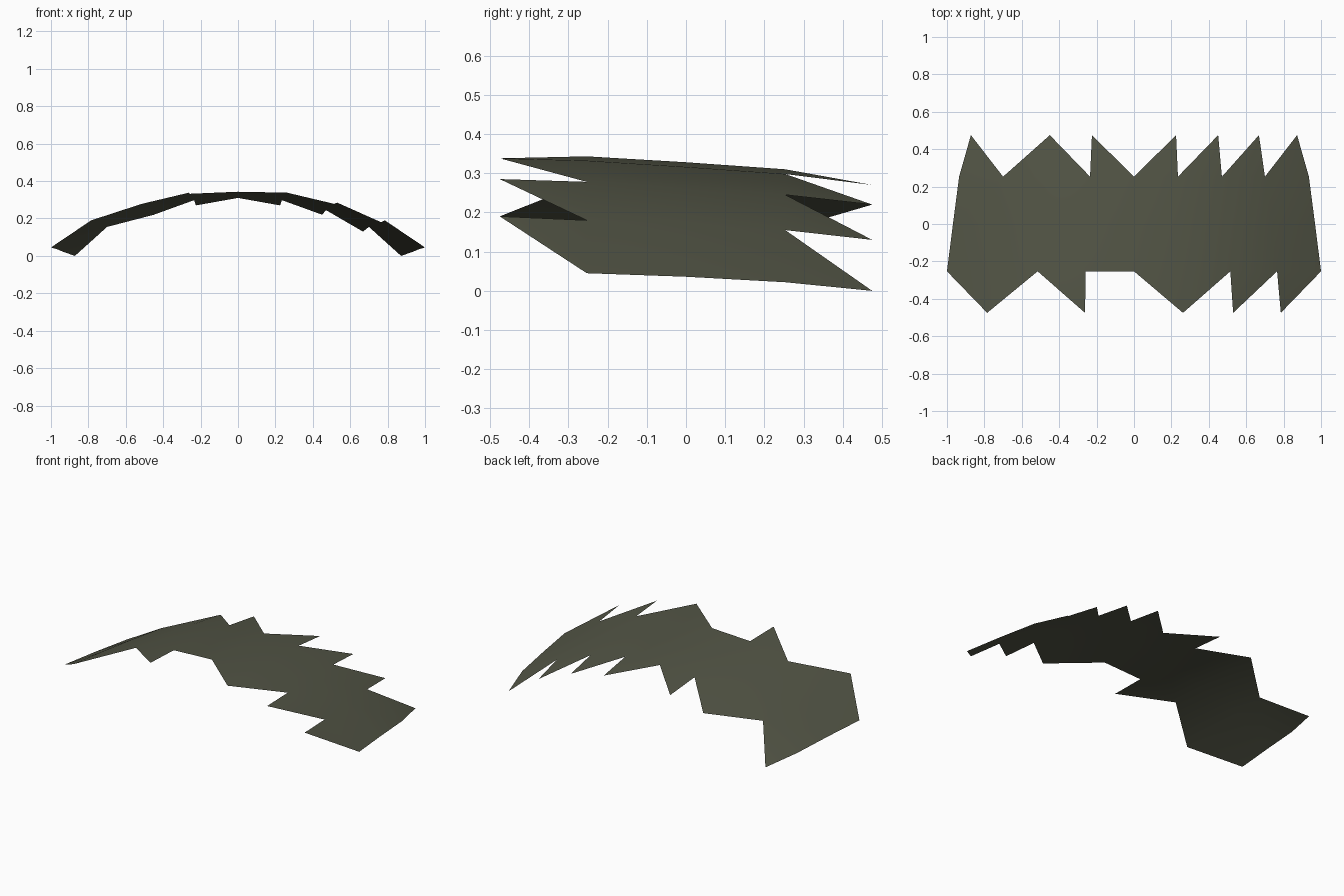
import bpy, bmesh

if "Cube" in bpy.data.objects:
    bpy.data.objects.remove(bpy.data.objects["Cube"])

# Olive cloth
mat = bpy.data.materials.new("dark olive cloth")
mat.diffuse_color = (0.085, 0.09, 0.06, 1)
mat.use_nodes = True
mat.node_tree.nodes["Principled BSDF"].inputs["Base Color"].default_value = mat.diffuse_color

# Half cross-sections from centre line to outer edge: y, x positions, z heights
SECTIONS = [
    (-0.475, (0, 0.262, 0.53, 0.785, 1.00), (0.34, 0.338, 0.285, 0.19, 0.045)),
    (-0.253, (0, 0.258, 0.515, 0.765, 1.00), (0.343, 0.332, 0.278, 0.18, 0.045)),
    (0.0, (0, 0.247, 0.493, 0.735, 0.968), (0.328, 0.316, 0.263, 0.168, 0.036)),
    (0.253, (0, 0.235, 0.47, 0.70, 0.935), (0.310, 0.298, 0.245, 0.155, 0.022)),
    (0.475, (0, 0.225, 0.45, 0.668, 0.872), (0.28, 0.27, 0.22, 0.13, 0.0)),
]

# Torn points: (tip column, first base column, last base column)
FRONT_TEETH = [(1, 0, 2), (3, 2, 3), (5, 4, 6), (6, 6, 7), (7, 7, 8)]
BACK_TEETH = [(0, 0, 1), (2, 1, 3), (3, 3, 4), (5, 4, 5), (6, 5, 6), (7, 6, 7), (8, 7, 8)]

bm = bmesh.new()


def row(y, xs, zs):
    """Mirror a half section into nine vertices running left to right."""
    pts = [(-x, y, z) for x, z in zip(xs[:0:-1], zs[:0:-1])]
    pts += [(x, y, z) for x, z in zip(xs, zs)]
    return [bm.verts.new(p) for p in pts]


rows = [row(*s) for s in SECTIONS]

# Arched main sheet
for a, b in zip(rows[1:4], rows[2:4]):
    for i in range(8):
        bm.faces.new((a[i], a[i + 1], b[i + 1], b[i]))

# Ragged points along the front and back hems
for tips, base, teeth, front in ((rows[0], rows[1], FRONT_TEETH, True),
                                 (rows[4], rows[3], BACK_TEETH, False)):
    for t, first, last in teeth:
        for i in range(first, last):
            tri = (base[i], base[i + 1], tips[t])
            bm.faces.new(tri[::-1] if front else tri)

bmesh.ops.delete(bm, geom=[v for v in bm.verts if not v.link_faces], context='VERTS')
for f in bm.faces:
    f.smooth = True

me = bpy.data.meshes.new("ragged_cloth")
bm.to_mesh(me)
bm.free()
me.materials.append(mat)
ob = bpy.data.objects.new("ragged_cloth", me)
bpy.context.collection.objects.link(ob)
